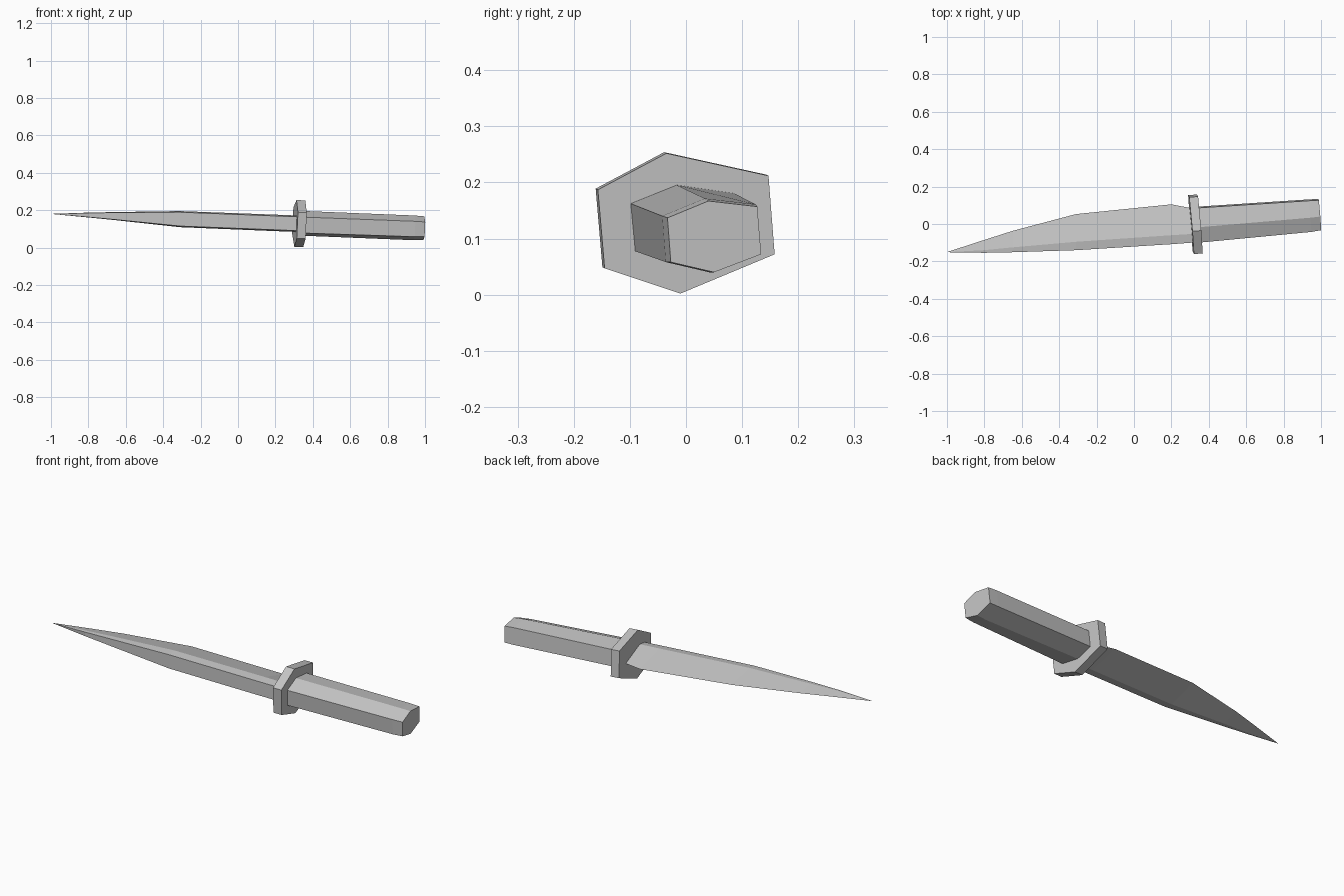
import bpy, bmesh

if "Cube" in bpy.data.objects:
    bpy.data.objects.remove(bpy.data.objects["Cube"])

steel = bpy.data.materials.new("plain_grey")
steel.diffuse_color = (0.55, 0.55, 0.55, 1)
steel.use_nodes = True
steel.node_tree.nodes["Principled BSDF"].inputs["Base Color"].default_value = steel.diffuse_color


def loft(name, rings):
    """Skin a row of equal-sized rings and cap both ends."""
    bm = bmesh.new()
    rows = [[bm.verts.new(p) for p in ring] for ring in rings]
    n = len(rows[0])
    for a, b in zip(rows, rows[1:]):
        for i in range(n):
            j = (i + 1) % n
            bm.faces.new((a[i], a[j], b[j], b[i]))
    bm.faces.new(rows[0])
    bm.faces.new(rows[-1])
    bmesh.ops.remove_doubles(bm, verts=bm.verts, dist=1e-5)
    bmesh.ops.recalc_face_normals(bm, faces=bm.faces)
    mesh = bpy.data.meshes.new(name)
    bm.to_mesh(mesh)
    bm.free()
    mesh.materials.append(steel)
    obj = bpy.data.objects.new(name, mesh)
    bpy.context.collection.objects.link(obj)
    return obj


def tilted(x0, outline, yc, zc):
    """Place a y-z outline on a plane square to the leaning knife axis."""
    return [(x0 - 0.085 * (y - yc) + 0.038 * (z - zc), y, z) for y, z in outline]


# Handle: six-sided grip with a slightly pinched end
grip_start = [(-0.1, 0.163), (-0.018, 0.196), (0.085, 0.181),
              (0.092, 0.095), (0.008, 0.064), (-0.092, 0.078)]
grip_end = [(-0.033, 0.137), (0.04, 0.167), (0.127, 0.157),
            (0.134, 0.072), (0.05, 0.04), (-0.027, 0.058)]
grip_pinch = [(y - 0.006 + (y - 0.05) * 0.04, z + 0.002 + (z - 0.105) * 0.04)
              for y, z in grip_end]
loft("handle", [tilted(0.335, grip_start, 0, 0.13),
                tilted(0.94, grip_pinch, 0.045, 0.107),
                tilted(0.993, grip_end, 0.05, 0.105)])

# Guard: thin hexagonal plate
plate = [(-0.035, 0.252), (0.147, 0.212), (0.158, 0.072),
         (-0.01, 0.002), (-0.145, 0.047), (-0.157, 0.187)]
front = tilted(0.352, plate, 0, 0.125)
back = [(x - 0.047, y - 0.004, z + 0.002) for x, y, z in front]
loft("guard", [front, back])

# Blade: x, spine y, ridge y, edge y, middle z, spine half height,
# ridge half height, edge z
stations = [
    (0.33, -0.098, -0.052, 0.08, 0.127, 0.037, 0.044, 0.124),
    (0.20, -0.108, -0.06, 0.105, 0.132, 0.037, 0.044, 0.128),
    (-0.31, -0.14, -0.095, 0.053, 0.152, 0.037, 0.043, 0.16),
    (-0.65, -0.151, -0.125, -0.037, 0.168, 0.019, 0.022, 0.172),
    (-0.80, -0.154, -0.14, -0.085, 0.174, 0.011, 0.013, 0.176),
    (-1.0, -0.15, -0.15, -0.15, 0.18, 0, 0, 0.18),
]
rings = [[(x, ys, zm + hs), (x, yr, zm + hr), (x, ye, ze),
          (x, yr, zm - hr), (x, ys, zm - hs)]
         for x, ys, yr, ye, zm, hs, hr, ze in stations]
# the tip ring collapses to a point, so finish it with a fan
bm_rings = rings[:-1] + [[(-1.0 + 0.0005, -0.15 + 0.0004 * (i - 2), 0.18 + 0.0004 * (i % 2))
                          for i in range(5)]]
bm_rings[-1][2] = (-1.0, -0.15, 0.18)
loft("blade", bm_rings)
